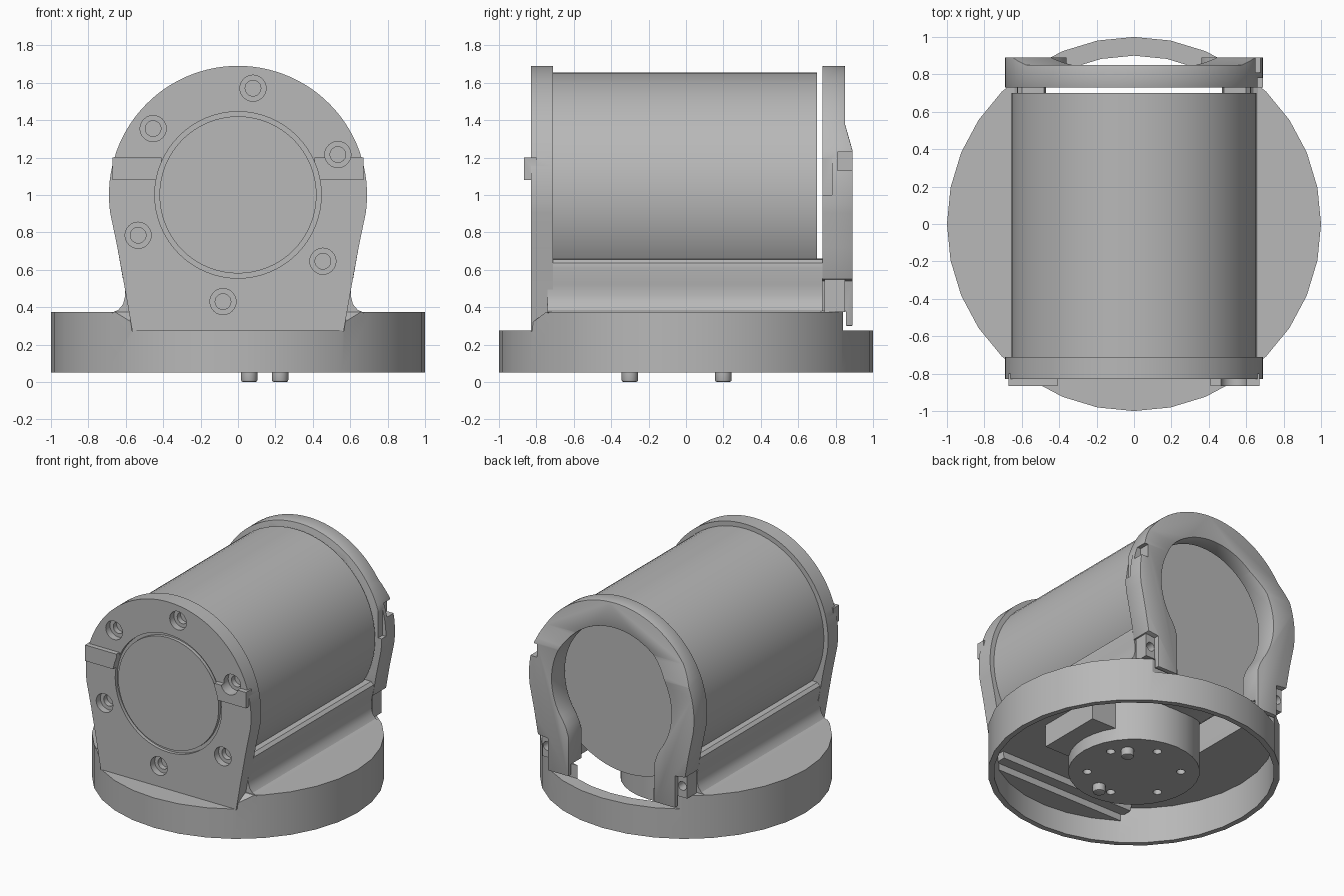
import bpy, bmesh
from math import sin, cos, pi, radians
from mathutils import Matrix

if "Cube" in bpy.data.objects:
    bpy.data.objects.remove(bpy.data.objects["Cube"])

grey = bpy.data.materials.new("plain grey")
grey.use_nodes = True
tone = (0.48, 0.48, 0.48, 1)
grey.diffuse_color = tone
grey.node_tree.nodes["Principled BSDF"].inputs["Base Color"].default_value = tone


def finish(bm, name):
    bmesh.ops.recalc_face_normals(bm, faces=bm.faces)
    mesh = bpy.data.meshes.new(name)
    bm.to_mesh(mesh)
    bm.free()
    obj = bpy.data.objects.new(name, mesh)
    bpy.context.collection.objects.link(obj)
    mesh.materials.append(grey)
    return obj


def prism(name, pts, lo, hi, axis="y"):
    """Extrude an outline: (x, z) along y, or (y, z) along x."""
    bm = bmesh.new()
    place = (lambda a, b, t: (a, t, b)) if axis == "y" else (lambda a, b, t: (t, a, b))
    face = bm.faces.new([bm.verts.new(place(a, b, lo)) for a, b in pts])
    new = bmesh.ops.extrude_face_region(bm, geom=[face])["geom"]
    shift = place(0, 0, hi - lo)
    bmesh.ops.translate(bm, vec=shift, verts=[v for v in new if isinstance(v, bmesh.types.BMVert)])
    return finish(bm, name)


def box(name, x, y, z):
    return prism(name, [(x[0], z[0]), (x[1], z[0]), (x[1], z[1]), (x[0], z[1])], *y)


def cyl(name, r, a, b, lo, hi, axis="z", n=32):
    """Cylinder centred on (x, y) for the z axis or (x, z) for the y axis."""
    bm = bmesh.new()
    bmesh.ops.create_cone(bm, cap_ends=True, segments=n, radius1=r, radius2=r, depth=hi - lo)
    mid = (lo + hi) / 2
    if axis == "y":
        m = Matrix.Translation((a, mid, b)) @ Matrix.Rotation(pi / 2, 4, "X")
    else:
        m = Matrix.Translation((a, b, mid))
    bmesh.ops.transform(bm, matrix=m, verts=bm.verts)
    return finish(bm, name)


def apply_mods(obj):
    dg = bpy.context.evaluated_depsgraph_get()
    mesh = bpy.data.meshes.new_from_object(obj.evaluated_get(dg))
    obj.modifiers.clear()
    obj.data = mesh


def combine(obj, *tools, op="DIFFERENCE"):
    for tool in tools:
        mod = obj.modifiers.new("bool", "BOOLEAN")
        mod.operation, mod.object, mod.solver = op, tool, "EXACT"
        apply_mods(obj)
        bpy.data.objects.remove(tool)
    return obj


def bevel(obj, width):
    mod = obj.modifiers.new("bevel", "BEVEL")
    mod.width, mod.segments, mod.limit_method = width, 2, "ANGLE"
    mod.angle_limit = radians(40)
    apply_mods(obj)


def arc(r, start, end, n):
    """Points around the barrel axis, angles in degrees."""
    steps = [radians(start + (end - start) * i / n) for i in range(n + 1)]
    return [(r * cos(t), 1 + r * sin(t)) for t in steps]


def mirrored(half):
    return half + [(-x, z) for x, z in reversed(half) if abs(x) > 1e-5]


# Round base: lowered ledges front and back, hollow underside, slot below the barrel
base = cyl("base", 1, 0, 0, 0.05, 0.375)
cavity = combine(cyl("cavity", 0.96, 0, 0, -0.1, 0.32),
                 box("a", (-2, 2), (-2, -0.79), (0.22, 1)),
                 box("b", (-2, 2), (0.8, 2), (0.22, 1)))
slot = combine(cyl("slot", 0.9, 0, 0, 0.1, 0.6),
               box("c", (-0.47, 0.47), (-0.3, 2), (0, 1)), op="INTERSECT")
front_ledge = prism("ledge", [(-1.2, 0.275), (-0.82, 0.275), (-0.82, 0.32), (-0.74, 0.38),
                              (-0.74, 0.6), (-1.2, 0.6)], -1.2, 1.2, axis="x")
combine(base, cavity, slot, front_ledge,
        box("d", (-1.2, 1.2), (0.84, 1.2), (0.275, 0.6)))

# Motor barrel
barrel = cyl("barrel", 0.655, 0, 1, -0.72, 0.70, axis="y", n=64)

# Saddle rails beside the barrel, flaring into the base
for s, side in ((1, "left"), (-1, "right")):
    rail = [(0.675, 0.37), (0.64, 0.385), (0.615, 0.415), (0.603, 0.46), (0.605, 0.52),
            (0.625, 0.61), (0.622, 0.635), (0.6, 0.655), (0.48, 0.66), (0.47, 0.36)]
    prism(side + "_saddle_rail", [(s * x, z) for x, z in rail], -0.74, 0.73)

# Front plate with side tabs, ring groove and counterbored holes
plate = prism("front_plate", mirrored(arc(0.69, 90, -8, 28) + [(0.645, 0.72), (0.605, 0.5), (0.565, 0.27)]),
              -0.83, -0.71)
for s in (1, -1):
    x = sorted((s * 0.41, s * 0.672))
    combine(plate, box("tab", x, (-0.866, -0.8), (1.08, 1.2)), op="UNION")
combine(plate, cyl("groove", 0.445, 0, 1, -0.9, -0.805, axis="y", n=64))
cyl("front_disc", 0.42, 0, 1, -0.83, -0.78, axis="y", n=64)
for i in range(6):
    t = radians(82 - 60 * i)
    x, z = 0.576 * cos(t), 1 + 0.576 * sin(t)
    combine(plate, cyl("bore", 0.07, x, z, -0.9, -0.78, axis="y", n=24),
            cyl("hole", 0.042, x, z, -0.9, -0.74, axis="y", n=24))

# Rear horseshoe yoke: thin at the top, thicker below, with two narrow feet
half = arc(0.69, 90, -8, 28) + [(0.645, 0.72), (0.615, 0.55), (0.53, 0.54), (0.53, 0.3), (0.36, 0.3),
                                (0.36, 0.6), (0.38, 0.66)] + arc(0.5, -36, 90, 28)
outer = half[:29 + 7]
inner = half[29 + 7:-1] + [(0, 1.5)]
right_side = [(-x, z) for x, z in reversed(outer[1:])]
left_inner = [(-x, z) for x, z in inner[:-1]]
yoke = prism("rear_yoke", outer + inner + left_inner[::-1] + right_side, 0.73, 0.89)
combine(yoke,
        prism("slope", [(0.85, 1.8), (0.85, 1.38), (0.891, 1.235), (1.1, 1.235), (1.1, 1.8)], -1, 1, axis="x"),
        box("foot_cut", (-1, 1), (0.6, 0.855), (0.2, 0.378)))
bevel(yoke, 0.012)
combine(yoke, box("notch", (0.62, 0.8), (0.81, 1), (1.13, 1.23)),
        box("step", (0.66, 0.8), (0.7, 0.78), (1.0, 1.34)))

# Screw lugs beside the yoke feet
for s, side in ((1, "left"), (-1, "right")):
    x = sorted((s * 0.5, s * 0.605))
    lug = box(side + "_lug", x, (0.74, 0.85), (0.375, 0.56))
    combine(lug, cyl("lug_hole", 0.033, s * 0.565, 0.46, 0.78, 0.9, axis="y", n=16))

# Hub beneath the barrel with bolt circle and two locating pins
hub = cyl("hub", 0.45, 0, 0, 0.055, 0.42)
combine(hub, box("arm", (0.2, 0.58), (-0.25, 0.25), (0.15, 0.4)), op="UNION")
for i in range(6):
    t = radians(20 + 60 * i)
    combine(hub, cyl("bolt_hole", 0.03, 0.32 * cos(t), 0.32 * sin(t), 0, 0.12, n=16))
for i, (x, y) in enumerate(((0.06, -0.3), (0.225, 0.2))):
    pin = cyl("locating_pin_%d" % (i + 1), 0.044, x, y, 0, 0.1, n=20)
    bevel(pin, 0.01)

# Smooth shading with crisp edges
bpy.ops.object.select_all(action="DESELECT")
for obj in bpy.context.collection.objects:
    if obj.type == "MESH":
        obj.select_set(True)
        bpy.context.view_layer.objects.active = obj
bpy.ops.object.shade_smooth_by_angle(angle=radians(25))
